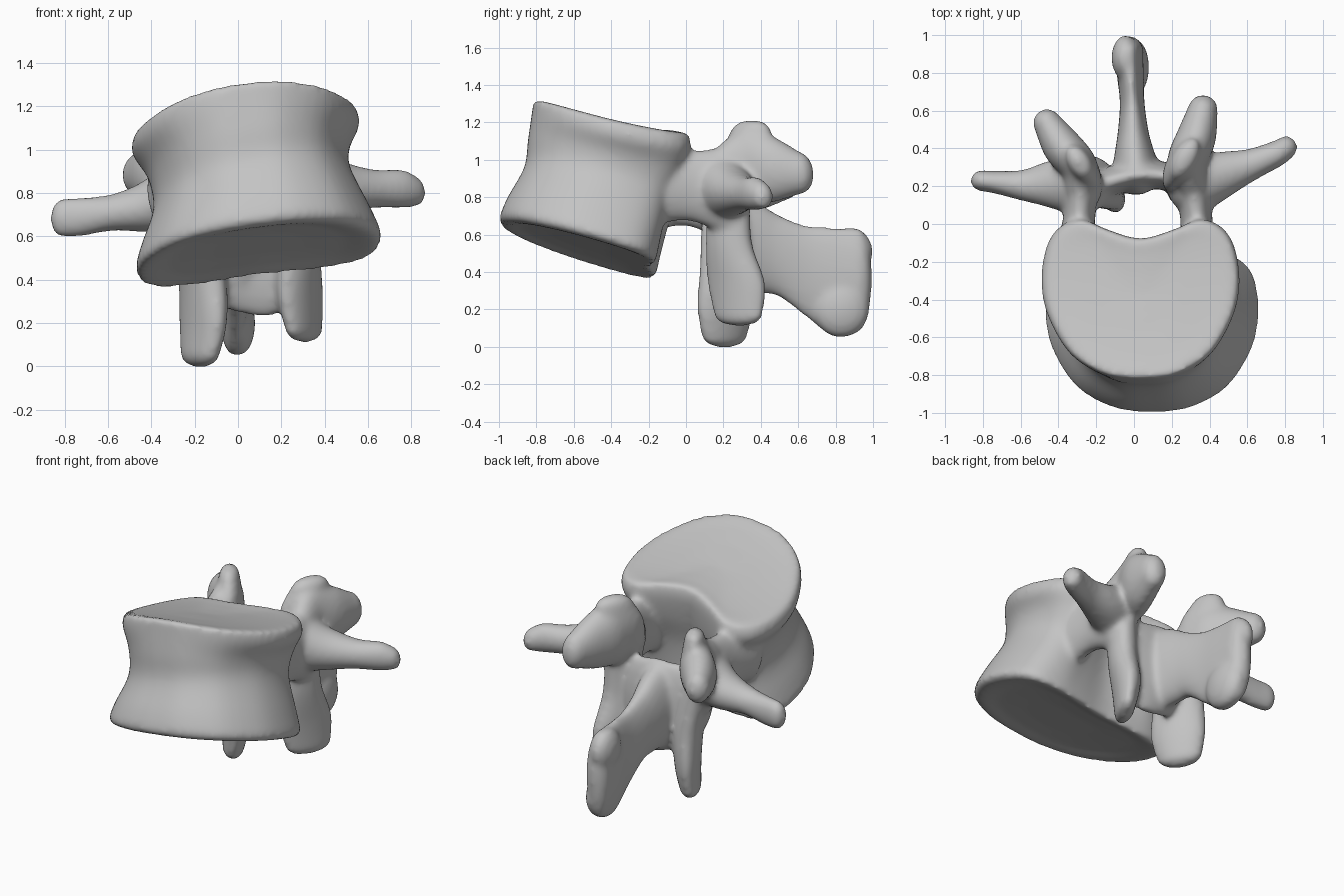
import bpy
import bmesh
import math
from mathutils import Vector, Matrix

if "Cube" in bpy.data.objects:
    bpy.data.objects.remove(bpy.data.objects["Cube"], do_unlink=True)

Z = Vector((0, 0, 1))
LEFT_SLANT = Vector((0.48, 0.88, 0))
RIGHT_SLANT = Vector((-0.52, 0.85, 0))
bm = bmesh.new()


def catmull(keys, steps, closed=False):
    """Smooth curve through tuples of any length."""
    n = len(keys)
    pick = (lambda i: keys[i % n]) if closed else (lambda i: keys[max(0, min(n - 1, i))])
    out = []
    for i in range(n if closed else n - 1):
        quad = [pick(i + k) for k in (-1, 0, 1, 2)]
        for s in range(steps):
            t = s / steps
            out.append(tuple(
                0.5 * (2 * b + (c - a) * t + (2 * a - 5 * b + 4 * c - d) * t * t
                       + (3 * b - a - 3 * c + d) * t ** 3)
                for a, b, c, d in zip(*quad)))
    if not closed:
        out.append(tuple(keys[-1]))
    return out


def loft(rings):
    """Closed skin over a list of equal point rings."""
    rows = [[bm.verts.new(p) for p in ring] for ring in rings]
    n = len(rows[0])
    faces = []
    for low, high in zip(rows, rows[1:]):
        for i in range(n):
            j = (i + 1) % n
            faces.append(bm.faces.new((low[i], low[j], high[j], high[i])))
    for row in (rows[0], rows[-1]):
        mid = bm.verts.new(sum((v.co for v in row), Vector()) / n)
        for i in range(n):
            faces.append(bm.faces.new((row[i], row[(i + 1) % n], mid)))
    bmesh.ops.recalc_face_normals(bm, faces=faces)


def limb(keys, up=Z, sides=24):
    """Rounded limb; each key is x, y, z, half width, half height along up."""
    path = catmull(keys, 6)
    pts = [Vector(p[:3]) for p in path]
    last = len(pts) - 1

    def ring(i, shift=0.0, scale=1.0):
        t = (pts[min(i + 1, last)] - pts[max(i - 1, 0)]).normalized()
        side = t.cross(up).normalized()
        a, b = path[i][3] * scale, path[i][4] * scale
        return [pts[i] + t * shift + side * a * math.cos(w) + up * b * math.sin(w)
                for w in (2 * math.pi * k / sides for k in range(sides))]

    def cap(i, sign):
        size = min(path[i][3:])
        return [ring(i, sign * size * math.sin(w), math.cos(w))
                for w in (math.radians(d) for d in (20, 40, 60, 78))]

    loft(cap(0, -1)[::-1] + [ring(i) for i in range(last + 1)] + cap(last, 1))


def knob(centre, radii):
    place = Matrix.Translation(centre) @ Matrix.Diagonal((*radii, 1))
    bmesh.ops.create_uvsphere(bm, u_segments=24, v_segments=14, radius=1, matrix=place)


def outline(back):
    """Closed body outline, mirrored across x; back lists the rear points."""
    half = [(0.35, -0.95), (0.7, -0.69), (0.93, -0.22), (1, 0.22)] + back[:-1]
    return catmull([(0, -1)] + half + [back[-1]] + [(-x, y) for x, y in half[::-1]], 4, True)


kidney = outline([(0.95, 0.65), (0.82, 0.9), (0.6, 1.0), (0.33, 0.87), (0, 0.76)])
oval = outline([(0.97, 0.67), (0.84, 0.91), (0.6, 1.0), (0.33, 1.0), (0, 0.96)])

# Body rings: centre, half width, half depth, slopes along x and y, notch, crown
wall = catmull([
    (0.09, -0.575, 0.53, 0.54, 0.40, 0.13, -0.295, 0.1, 0),
    (0.095, -0.577, 0.565, 0.565, 0.418, 0.13, -0.295, 0.1, 0),
    (0.085, -0.545, 0.665, 0.53, 0.41, 0.15, -0.3, 0.3, 0),
    (0.065, -0.475, 0.84, 0.455, 0.39, 0.2, -0.28, 0.7, 0),
    (0.05, -0.43, 1.0, 0.465, 0.415, 0.15, -0.24, 0.9, 0.03),
    (0.035, -0.4, 1.145, 0.525, 0.425, 0.12, -0.22, 1, 0.07),
    (0.035, -0.4, 1.22, 0.51, 0.415, 0.12, -0.22, 1, 0.07)], 4)


def body_ring(key, scale=1.0, lift=0.0):
    cx, cy, cz, rx, ry, sx, sy, notch, crown = key
    ring = []
    for (u, v), (ou, ov) in zip(kidney, oval):
        u = (ou + (u - ou) * notch) * scale
        v = (ov + (v - ov) * notch) * scale
        dx, dy = u * rx, v * ry
        ring.append(Vector((cx + dx, cy + dy, cz + lift + sx * dx + sy * dy - crown * u * u)))
    return ring


# Body with shallow dished end plates
loft([body_ring(wall[0], s, h) for s, h in ((0.4, 0.03), (0.75, 0.02), (0.92, 0.003))]
     + [body_ring(k) for k in wall]
     + [body_ring(wall[-1], s, -h) for s, h in ((0.92, 0.0), (0.75, 0.012), (0.4, 0.025))])

# Pedicles
limb([(0.34, -0.15, 0.86, 0.1, 0.2), (0.33, 0.03, 0.86, 0.085, 0.19),
      (0.31, 0.22, 0.83, 0.1, 0.24)])
limb([(-0.32, -0.15, 0.82, 0.1, 0.19), (-0.29, 0.03, 0.82, 0.085, 0.18),
      (-0.28, 0.22, 0.78, 0.09, 0.24)])

# Upper joint processes with their rear knobs
limb([(0.31, 0.18, 0.91, 0.09, 0.17), (0.28, 0.32, 0.97, 0.105, 0.21),
      (0.33, 0.46, 0.95, 0.105, 0.18), (0.365, 0.605, 0.93, 0.08, 0.115)])
limb([(0.27, 0.32, 0.88, 0.08, 0.18), (0.255, 0.335, 1.03, 0.075, 0.17),
      (0.27, 0.345, 1.15, 0.065, 0.12)], LEFT_SLANT)
limb([(-0.28, 0.18, 0.86, 0.09, 0.16), (-0.29, 0.3, 0.89, 0.1, 0.18),
      (-0.38, 0.41, 0.89, 0.105, 0.155), (-0.46, 0.535, 0.885, 0.075, 0.1)])
limb([(-0.28, 0.3, 0.85, 0.085, 0.16), (-0.28, 0.31, 0.98, 0.075, 0.15),
      (-0.29, 0.325, 1.08, 0.06, 0.1)], RIGHT_SLANT)

# Transverse processes
limb([(0.32, 0.2, 0.86, 0.15, 0.18), (0.46, 0.26, 0.83, 0.125, 0.125),
      (0.62, 0.315, 0.82, 0.085, 0.09), (0.75, 0.37, 0.82, 0.07, 0.09),
      (0.805, 0.405, 0.81, 0.062, 0.075)])
limb([(-0.3, 0.2, 0.8, 0.15, 0.18), (-0.43, 0.21, 0.74, 0.13, 0.12),
      (-0.58, 0.205, 0.71, 0.085, 0.085), (-0.72, 0.22, 0.69, 0.062, 0.09),
      (-0.81, 0.23, 0.685, 0.056, 0.09)])

# Lamina closing the canal
limb([(-0.24, 0.18, 0.63, 0.08, 0.22), (-0.11, 0.23, 0.56, 0.075, 0.27),
      (0.03, 0.26, 0.54, 0.075, 0.3), (0.18, 0.25, 0.53, 0.075, 0.29),
      (0.28, 0.2, 0.62, 0.085, 0.23)])

# Lower joint processes, flattened and set obliquely
limb([(0.28, 0.23, 0.78, 0.08, 0.12), (0.28, 0.23, 0.55, 0.085, 0.135),
      (0.285, 0.27, 0.34, 0.08, 0.17), (0.305, 0.28, 0.165, 0.055, 0.145)], LEFT_SLANT)
limb([(-0.24, 0.2, 0.75, 0.08, 0.13), (-0.17, 0.21, 0.45, 0.09, 0.15),
      (-0.16, 0.21, 0.22, 0.08, 0.17), (-0.175, 0.205, 0.06, 0.065, 0.14)], RIGHT_SLANT)

# Spinous process and the swollen corners of its tip
limb([(0.01, 0.28, 0.55, 0.13, 0.27), (0, 0.4, 0.525, 0.1, 0.24),
      (-0.005, 0.5, 0.485, 0.08, 0.22), (-0.01, 0.65, 0.4, 0.065, 0.25),
      (-0.02, 0.8, 0.345, 0.072, 0.295), (-0.025, 0.92, 0.355, 0.075, 0.28)])
knob((0.005, 0.83, 0.2), (0.075, 0.15, 0.15))
knob((-0.045, 0.88, 0.51), (0.075, 0.12, 0.13))

# Fuse everything into one soft bone
mesh = bpy.data.meshes.new("vertebra")
bm.to_mesh(mesh)
bm.free()
bone = bpy.data.objects.new("vertebra", mesh)
bpy.context.collection.objects.link(bone)

remesh = bone.modifiers.new("fuse", "REMESH")
remesh.mode = "VOXEL"
remesh.voxel_size = 0.016
remesh.use_smooth_shade = True
soften = bone.modifiers.new("soften", "SMOOTH")
soften.factor = 0.5
soften.iterations = 12

grey = bpy.data.materials.new("bone_grey")
grey.use_nodes = True
colour = (0.55, 0.55, 0.55, 1)
grey.diffuse_color = colour
shader = next(n for n in grey.node_tree.nodes if n.type == "BSDF_PRINCIPLED")
shader.inputs["Base Color"].default_value = colour
mesh.materials.append(grey)

bpy.context.view_layer.objects.active = bone
bone.select_set(True)
for name in ("fuse", "soften"):
    bpy.ops.object.modifier_apply(modifier=name)
bpy.ops.object.shade_smooth()
